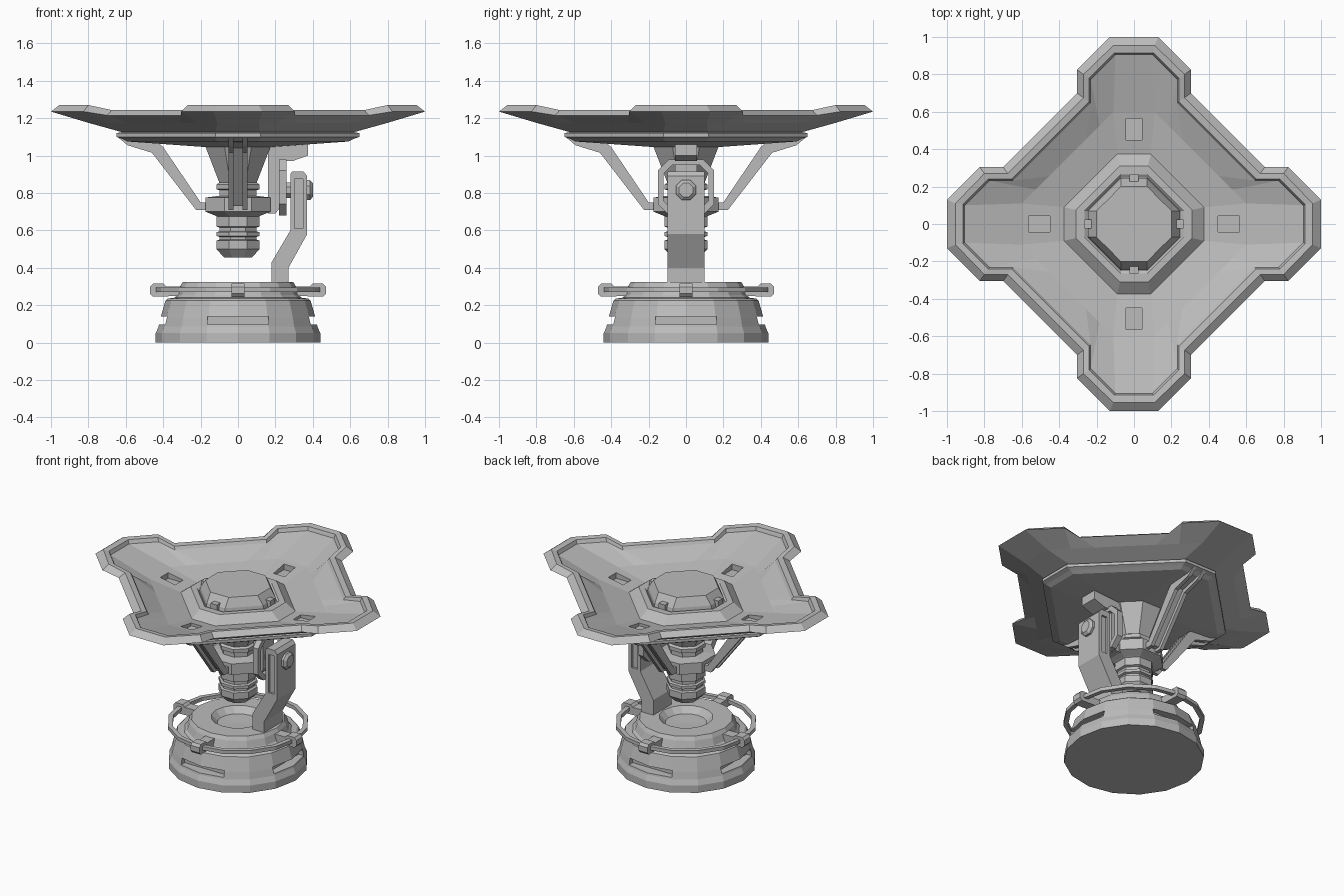
import bpy, bmesh, math
from mathutils import Matrix

if "Cube" in bpy.data.objects:
    bpy.data.objects.remove(bpy.data.objects["Cube"], do_unlink=True)

GREY = (0.5, 0.5, 0.5, 1)
metal = bpy.data.materials.new("light_grey_metal")
metal.use_nodes = True
metal.diffuse_color = GREY
for node in metal.node_tree.nodes:
    if node.type == 'BSDF_PRINCIPLED':
        node.inputs["Base Color"].default_value = GREY


def finish(name, bm, angle=0):
    """Clean the mesh, turn it about z and add it to the scene."""
    bmesh.ops.remove_doubles(bm, verts=bm.verts, dist=0.0005)
    bmesh.ops.recalc_face_normals(bm, faces=bm.faces)
    bm.transform(Matrix.Rotation(math.radians(angle), 4, 'Z'))
    mesh = bpy.data.meshes.new(name)
    bm.to_mesh(mesh)
    bm.free()
    mesh.materials.append(metal)
    obj = bpy.data.objects.new(name, mesh)
    bpy.context.scene.collection.objects.link(obj)
    return obj


def loft(name, rings, closed=False):
    """Skin a stack of equal-length rings; cap the ends unless closed."""
    bm = bmesh.new()
    rows = [[bm.verts.new(p) for p in ring] for ring in rings]
    n = len(rows[0])
    pairs = list(zip(rows, rows[1:])) + ([(rows[-1], rows[0])] if closed else [])
    for low, high in pairs:
        for i in range(n):
            j = (i + 1) % n
            bm.faces.new((low[i], low[j], high[j], high[i]))
    if not closed:
        bm.faces.new(rows[0])
        bm.faces.new(rows[-1])
    return finish(name, bm)


def lathe(name, profile, sides, flat=False, closed=False):
    """Turned part; flat puts faces, not corners, on the axes."""
    turn = math.pi / sides if flat else 0
    grow = 1 / math.cos(turn)
    angles = [math.tau * i / sides + turn for i in range(sides)]
    return loft(name, [[(r * grow * math.cos(a), r * grow * math.sin(a), z) for a in angles]
                       for r, z in profile], closed)


def extrude(name, profile, y0, y1, angle=0):
    """Side profile in x, z pulled from y0 to y1, then turned about z."""
    bm = bmesh.new()
    face = bm.faces.new([bm.verts.new((x, y0, z)) for x, z in profile])
    out = bmesh.ops.extrude_face_region(bm, geom=[face])
    for v in out["geom"]:
        if isinstance(v, bmesh.types.BMVert):
            v.co.y = y1
    return finish(name, bm, angle)


def box(name, x, y, z, angle=0):
    return extrude(name, [(x[0], z[0]), (x[1], z[0]), (x[1], z[1]), (x[0], z[1])], *y, angle)


def cut(target, cutter):
    cutter.hide_render = True
    cutter.hide_viewport = True
    mod = target.modifiers.new(cutter.name, 'BOOLEAN')
    mod.operation = 'DIFFERENCE'
    mod.solver = 'EXACT'
    mod.object = cutter


def four_way(quarter):
    """Repeat a quarter outline clockwise about z."""
    pts = []
    for _ in range(4):
        pts += quarter
        quarter = [(y, -x, z) for x, y, z in quarter]
    return pts


def notched(tip, half, wide, shoulder, neck, z_tip, z_side):
    return four_way([(half, tip, z_tip), (wide, shoulder, z_tip), (wide, neck, z_side),
                     (neck, wide, z_side), (shoulder, wide, z_tip), (tip, half, z_tip)])


def octagon(tip, half, z):
    d = tip - half
    return four_way([(half + s * d, tip - s * d, z) for s in (0, .15, .3, .7, .85, 1)])


# Dish: underside, stepped rim, sloping floor and rim of the centre hub
dish = loft("dish", [
    octagon(.17, .07, 1.045), octagon(.59, .11, 1.075), octagon(.62, .12, 1.09),
    octagon(.65, .12, 1.10), octagon(.65, .12, 1.12), octagon(.62, .12, 1.125),
    octagon(.80, .11, 1.175),
    notched(1.0, .13, .305, .825, .70, 1.235, 1.215),
    notched(.955, .11, .27, .80, .675, 1.27, 1.243),
    notched(.915, .105, .24, .78, .655, 1.265, 1.238),
    notched(.905, .10, .232, .772, .645, 1.24, 1.218),
    octagon(.60, .11, 1.16), octagon(.375, .09, 1.12), octagon(.31, .075, 1.17),
    octagon(.265, .07, 1.17), octagon(.25, .07, 1.16)])
loft("dish_cap", [octagon(.25, .07, 1.14), octagon(.24, .07, 1.185), octagon(.20, .07, 1.245)])
for i in range(4):
    cut(dish, box(f"dish_pocket_cutter_{i}", (.45, .565), (-.043, .043), (1.115, 1.3), i * 90))
    box(f"cap_clip_{i}", (.215, .265), (-.024, .024), (1.15, 1.205), i * 90)

# Hanging centre column with collar and cooling fins
lathe("column", [
    (.075, .455), (.115, .50), (.115, .545), (.10, .55), (.10, .565), (.115, .57),
    (.115, .59), (.10, .595), (.10, .615), (.115, .62), (.115, .675), (.125, .68),
    (.175, .70), (.175, .775), (.10, .785), (.10, .815), (.115, .82), (.115, .845),
    (.10, .855), (.175, 1.05)], 8, flat=True)

# Three braces: two rails with a recessed web between them
brace = [(.645, 1.10), (.59, 1.055), (.46, 1.015), (.225, .71),
         (.16, .71), (.16, .75), (.20, .75), (.40, 1.045), (.45, 1.09)]
web = [(.57, 1.07), (.45, 1.04), (.21, .73), (.17, .73), (.17, .745), (.2, .745), (.41, 1.045), (.45, 1.08)]
for angle in (90, 180, 270):
    for y in (-.05, .025):
        extrude(f"brace_rail_{angle}", brace, y, y + .025, angle)
    extrude(f"brace_web_{angle}", web, -.03, .03, angle)

# Pivot bracket under the dish, with its octagonal guard frame
extrude("pivot_bracket", [(.16, .69), (.20, .69), (.235, .735), (.235, .97), (.29, .97),
                          (.375, 1.0), (.375, 1.07), (.16, 1.05)], -.06, .06)


def frame_ring(inset, x):
    w, c = .15 - inset, .06 - inset * .4
    h = w
    return [(x, y, .83 + z) for y, z in
            ((w, h - c), (w - c, h), (c - w, h), (-w, h - c),
             (-w, c - h), (c - w, -h), (w - c, -h), (w, c - h))]


loft("guard_frame", [frame_ring(0, .22), frame_ring(0, .26),
                     frame_ring(.03, .26), frame_ring(.03, .22)], closed=True)

# Cranked support arm with side grooves and a pivot bolt
arm = extrude("support_arm", [(.18, .30), (.27, .30), (.27, .40), (.37, .58), (.37, .89), (.35, .915),
                              (.29, .915), (.28, .90), (.28, .60), (.18, .43)], -.10, .10)
for i, y in enumerate((-.12, .085)):
    cut(arm, box(f"arm_groove_cutter_{i}", (.303, .347), (y, y + .035), (.61, .875)))


def bolt_ring(radius, x):
    return [(x, radius * math.cos(a), .815 + radius * math.sin(a))
            for a in [math.tau * (i + .5) / 8 for i in range(8)]]


loft("pivot_bolt", [bolt_ring(.045, .20), bolt_ring(.045, .36), bolt_ring(.058, .36),
                    bolt_ring(.058, .385), bolt_ring(.04, .40)])

# Base drum with a shallow bowl in its top and four side slots
base = lathe("base", [
    (0, 0), (.44, 0), (.44, .05), (.425, .085), (.415, .13), (.388, .225), (.375, .235),
    (.34, .24), (.325, .255), (.31, .30), (.295, .325), (.17, .325), (.13, .285), (0, .28)], 16)
for i in range(4):
    cut(base, box(f"base_slot_cutter_{i}", (.35, .5), (-.163, .163), (.097, .14), i * 90))

# Guard rail round the base, held by four chamfered clips
lathe("guard_rail", [(.415, .27), (.445, .27), (.445, .295), (.415, .295)], 16, closed=True)
clip = [(.30, .25), (.455, .245), (.47, .262), (.47, .298), (.455, .315), (.40, .315), (.385, .30), (.30, .30)]
for i in range(4):
    extrude(f"rail_clip_{i}", clip, -.034, .034, i * 90)
